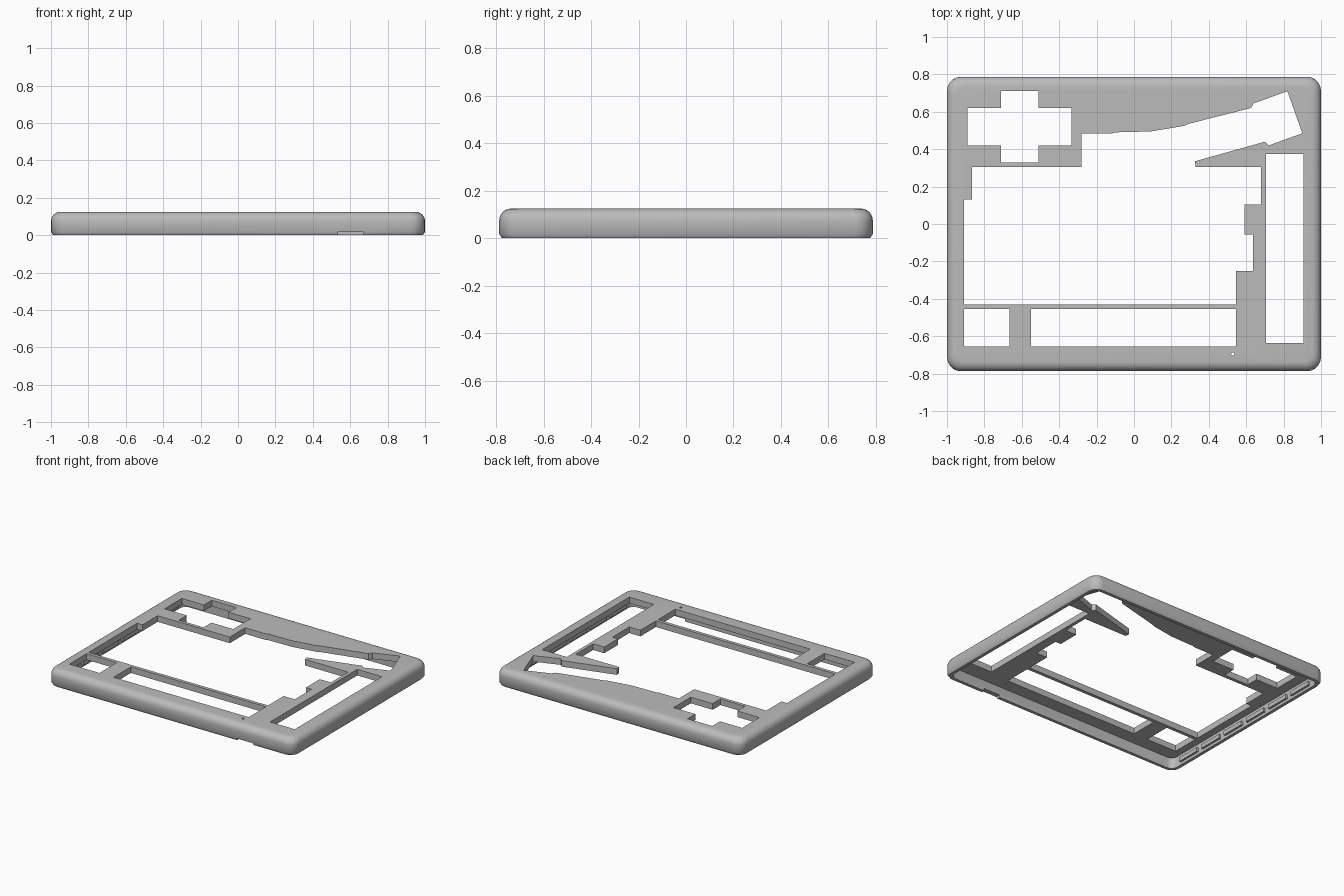
import bpy, bmesh, math

if "Cube" in bpy.data.objects:
    bpy.data.objects.remove(bpy.data.objects["Cube"])

WIDTH, DEPTH, HEIGHT = 1.0, 0.787, 0.125
WALL, PLATE_Z, ROUND = 0.035, 0.08, 0.05

grey = bpy.data.materials.new("plain grey")
grey.use_nodes = True
grey.diffuse_color = (0.5, 0.5, 0.5, 1)
grey.node_tree.nodes["Principled BSDF"].inputs["Base Color"].default_value = grey.diffuse_color


def finish(name, bm):
    bmesh.ops.recalc_face_normals(bm, faces=bm.faces)
    mesh = bpy.data.meshes.new(name)
    bm.to_mesh(mesh)
    bm.free()
    mesh.materials.append(grey)
    obj = bpy.data.objects.new(name, mesh)
    bpy.context.collection.objects.link(obj)
    return obj


def outline(inset, radius, steps=5):
    """Rounded rectangle, pulled in by inset."""
    pts = []
    for k, (sx, sy) in enumerate([(1, 1), (-1, 1), (-1, -1), (1, -1)]):
        cx, cy = sx * (WIDTH - inset - radius), sy * (DEPTH - inset - radius)
        for i in range(steps + 1):
            a = (k + i / steps) * math.pi / 2
            pts.append((cx + radius * math.cos(a), cy + radius * math.sin(a)))
    return pts


def loft(name, sections):
    """Closed solid through (points, z) sections."""
    bm = bmesh.new()
    rings = [[bm.verts.new((x, y, z)) for x, y in pts] for pts, z in sections]
    for low, high in zip(rings, rings[1:]):
        for i in range(len(low)):
            j = (i + 1) % len(low)
            bm.faces.new((low[i], low[j], high[j], high[i]))
    bm.faces.new(rings[0])
    bm.faces.new(rings[-1])
    return finish(name, bm)


def rect(x0, x1, y0, y1):
    return [(x0, y0), (x1, y0), (x1, y1), (x0, y1)]


def prism(name, pts, z0, z1):
    return loft(name, [(pts, z0), (pts, z1)])


def cut(target, cutter):
    cutter.hide_render = True
    mod = target.modifiers.new("cut", "BOOLEAN")
    mod.operation = "DIFFERENCE"
    mod.solver = "EXACT"
    mod.object = cutter
    bpy.context.view_layer.objects.active = target
    bpy.ops.object.modifier_apply(modifier=mod.name)
    bpy.data.objects.remove(cutter)


# Rounded outer body: small lower edge, larger upper fillet
sections = [(outline(0.012, 0.065), 0), (outline(0, 0.075), 0.018)]
for i in range(7):
    a = i / 6 * math.pi / 2
    inset = ROUND * (1 - math.cos(a))
    sections.append((outline(inset, 0.075 - inset * 0.5),
                     HEIGHT - ROUND + ROUND * math.sin(a)))
cover = loft("cover_frame", sections)

# Hollow underside
cut(cover, prism("cavity_cutter", outline(WALL, 0.045), -0.1, PLATE_Z))

# Openings through the plate
main_opening = [
    (-0.91, -0.43), (0.545, -0.43), (0.545, -0.25), (0.635, -0.25),
    (0.635, -0.055), (0.59, -0.055), (0.59, 0.105), (0.68, 0.105),
    (0.68, 0.305), (0.33, 0.305), (0.325, 0.335), (0.70, 0.44),
    (0.72, 0.42), (0.90, 0.485), (0.82, 0.71), (0.64, 0.645),
    (0.625, 0.62), (0.29, 0.535), (0.27, 0.525), (0.09, 0.495),
    (-0.1, 0.49), (-0.12, 0.483), (-0.28, 0.483), (-0.28, 0.305),
    (-0.865, 0.305), (-0.865, 0.13), (-0.91, 0.13)]
cross_opening = [
    (-0.89, 0.42), (-0.71, 0.42), (-0.71, 0.33), (-0.51, 0.33),
    (-0.51, 0.42), (-0.333, 0.42), (-0.333, 0.62), (-0.51, 0.62),
    (-0.51, 0.71), (-0.71, 0.71), (-0.71, 0.62), (-0.89, 0.62)]
pin_hole = [(0.528 + 0.009 * math.cos(i * math.pi / 6),
             -0.695 + 0.009 * math.sin(i * math.pi / 6)) for i in range(12)]
openings = [main_opening, cross_opening, pin_hole,
            rect(0.705, 0.905, -0.635, 0.375),
            rect(-0.91, -0.665, -0.655, -0.455),
            rect(-0.55, 0.545, -0.655, -0.455)]
for pts in openings:
    cut(cover, prism("opening_cutter", pts, 0.03, 0.2))

# Finger notch under the front wall
cut(cover, prism("notch_cutter", rect(0.535, 0.67, -0.9, -0.73), -0.1, 0.018))

bpy.ops.object.select_all(action="DESELECT")
cover.select_set(True)
bpy.context.view_layer.objects.active = cover
bpy.ops.object.shade_smooth_by_angle(angle=math.radians(35))

# Snap ridges inside both side walls
for side, label in ((-1, "right"), (1, "left")):
    for i in range(6):
        y = -0.575 + i * 0.23
        x0, x1 = sorted((side * (WIDTH - WALL - 0.015), side * (WIDTH - WALL + 0.01)))
        prism(f"{label}_snap_ridge_{i + 1}", rect(x0, x1, y - 0.09, y + 0.09), 0.02, 0.05)
